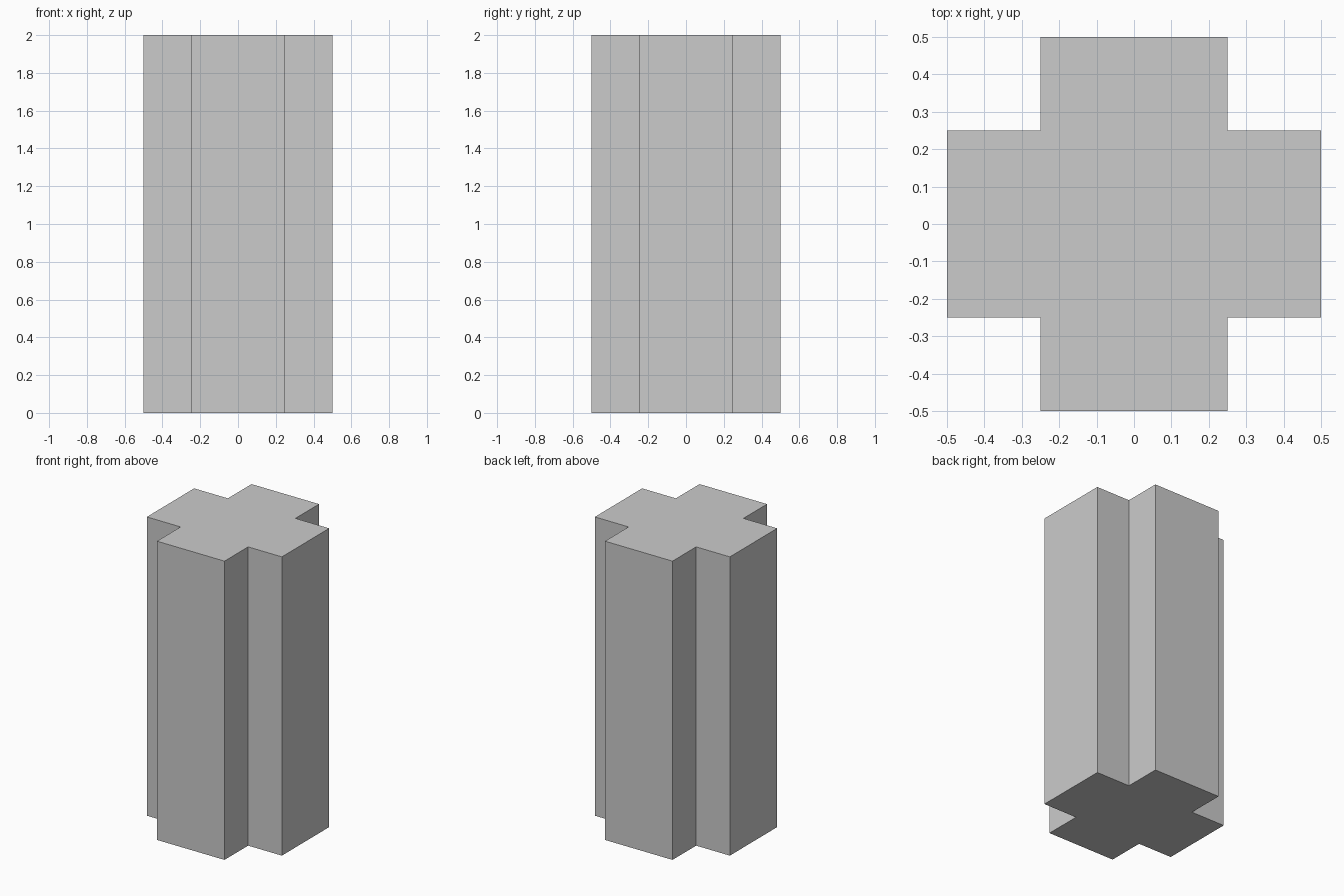
import bpy
import bmesh

if "Cube" in bpy.data.objects:
    bpy.data.objects.remove(bpy.data.objects["Cube"])

HEIGHT = 2.0
OUTER = 0.5    # half-length of each arm
INNER = 0.25   # half-width of each arm

# Cross-shaped outline: one corner of the plus, turned through four quarters
corner = [(OUTER, -INNER), (OUTER, INNER), (INNER, INNER)]
profile = []
for _ in range(4):
    profile += corner
    corner = [(-y, x) for x, y in corner]

# Column: outline extruded upward
bm = bmesh.new()
base = bm.faces.new([bm.verts.new((x, y, 0)) for x, y in profile])
result = bmesh.ops.extrude_face_region(bm, geom=[base], use_keep_orig=True)
top = [v for v in result["geom"] if isinstance(v, bmesh.types.BMVert)]
bmesh.ops.translate(bm, verts=top, vec=(0, 0, HEIGHT))
bmesh.ops.recalc_face_normals(bm, faces=bm.faces)

mesh = bpy.data.meshes.new("cross_column")
bm.to_mesh(mesh)
bm.free()
bpy.context.collection.objects.link(bpy.data.objects.new("cross_column", mesh))
